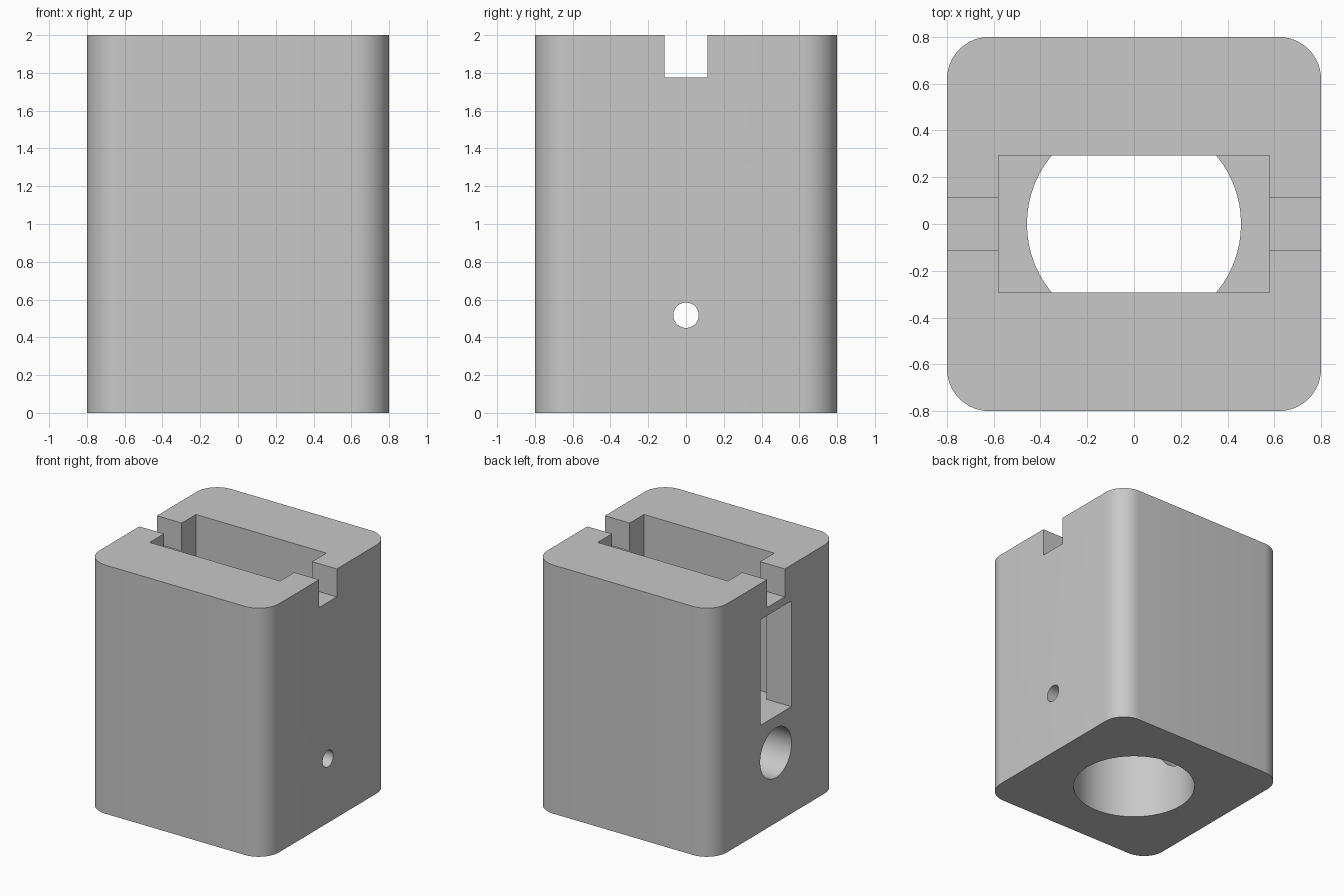
import bpy, bmesh, math
from mathutils import Matrix

if "Cube" in bpy.data.objects:
    bpy.data.objects.remove(bpy.data.objects["Cube"], do_unlink=True)

grey = bpy.data.materials.new("light grey")
grey.use_nodes = True
colour = (0.58, 0.58, 0.58, 1)
grey.diffuse_color = colour
grey.node_tree.nodes["Principled BSDF"].inputs["Base Color"].default_value = colour


def make(name, bm):
    mesh = bpy.data.meshes.new(name)
    bm.to_mesh(mesh)
    bm.free()
    mesh.materials.append(grey)
    obj = bpy.data.objects.new(name, mesh)
    bpy.context.collection.objects.link(obj)
    return obj


def box_mesh(x, y, z):
    """Box from three (low, high) ranges."""
    bm = bmesh.new()
    size = [hi - lo for lo, hi in (x, y, z)]
    mid = [(hi + lo) / 2 for lo, hi in (x, y, z)]
    bmesh.ops.create_cube(bm, size=1, matrix=Matrix.Translation(mid) @ Matrix.Diagonal((*size, 1)))
    return bm


def rod_mesh(radius, length, centre, along_x=False):
    bm = bmesh.new()
    turn = Matrix.Rotation(math.pi / 2 if along_x else 0, 4, 'Y')
    bmesh.ops.create_cone(bm, cap_ends=True, segments=64, radius1=radius, radius2=radius,
                          depth=length, matrix=Matrix.Translation(centre) @ turn)
    return bm


# Block with rounded upright corners
bm = box_mesh((-0.8, 0.8), (-0.8, 0.8), (0, 2))
upright = [e for e in bm.edges if abs(e.verts[0].co.z - e.verts[1].co.z) > 1]
bmesh.ops.bevel(bm, geom=upright, offset=0.18, segments=12, profile=0.5, affect='EDGES')
body = make("housing_block", bm)

# Openings cut out of the block
floor = 0.86
cutters = {
    "pocket": box_mesh((-0.58, 0.58), (-0.294, 0.294), (floor, 2.2)),
    "bore": rod_mesh(0.458, 1.2, (0, 0, 0.4)),
    "top_notch": box_mesh((-1, 1), (-0.113, 0.113), (1.775, 2.2)),
    "side_slot": box_mesh((-1, -0.5), (-0.197, 0.197), (floor, 1.71)),
    "large_side_hole": rod_mesh(0.2, 1, (-0.6, 0, 0.565), True),
    "small_side_hole": rod_mesh(0.067, 1, (0.6, 0, 0.517), True),
}
bpy.context.view_layer.objects.active = body
for name, mesh in cutters.items():
    cutter = make(name + "_cutter", mesh)
    cutter.hide_render = True
    cut = body.modifiers.new(name, 'BOOLEAN')
    cut.operation, cut.solver, cut.object = 'DIFFERENCE', 'EXACT', cutter
    bpy.ops.object.modifier_apply(modifier=name)
    bpy.data.objects.remove(cutter, do_unlink=True)

# Smooth the round walls, keep the edges sharp
for obj in bpy.context.selected_objects:
    obj.select_set(False)
body.select_set(True)
bpy.ops.object.shade_smooth_by_angle(angle=math.radians(30))
